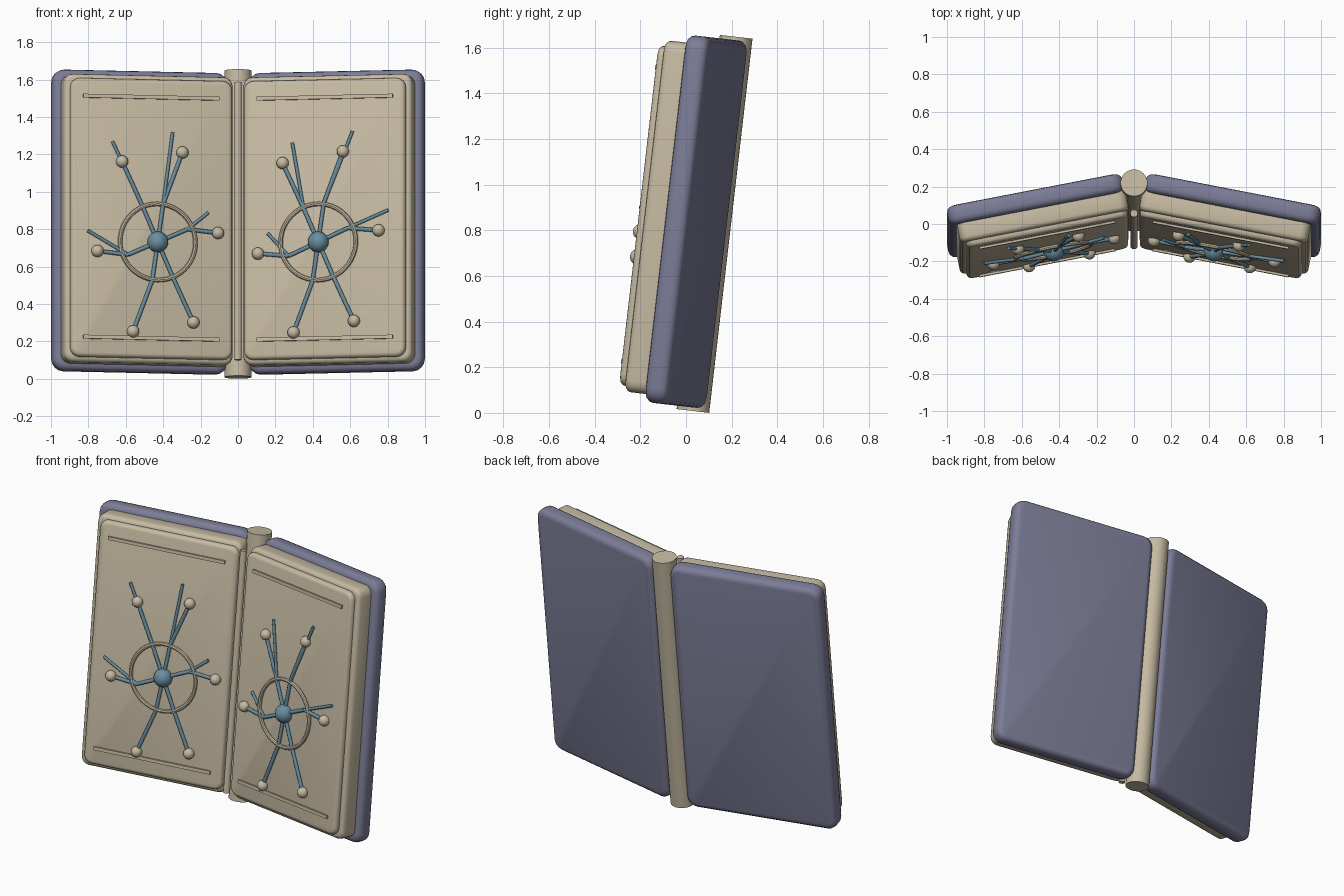
import bpy, bmesh
from math import radians, sin, cos, tau
from mathutils import Matrix, Vector

cube = bpy.data.objects.get("Cube")
if cube:
    bpy.data.objects.remove(cube, do_unlink=True)


def material(name, rgb):
    m = bpy.data.materials.new(name)
    m.use_nodes = True
    m.diffuse_color = (*rgb, 1)
    m.node_tree.nodes["Principled BSDF"].inputs["Base Color"].default_value = (*rgb, 1)
    return m


CREAM = material("cream", (0.56, 0.49, 0.36))
SLATE = material("slate violet", (0.2, 0.205, 0.31))
BLUE = material("steel blue", (0.14, 0.27, 0.35))


def finish(name, bm, mat, matrix):
    bmesh.ops.recalc_face_normals(bm, faces=bm.faces)
    mesh = bpy.data.meshes.new(name)
    bm.to_mesh(mesh)
    bm.free()
    mesh.materials.append(mat)
    ob = bpy.data.objects.new(name, mesh)
    ob.matrix_world = matrix
    bpy.context.collection.objects.link(ob)
    bpy.ops.object.select_all(action='DESELECT')
    ob.select_set(True)
    bpy.context.view_layer.objects.active = ob
    bpy.ops.object.shade_smooth_by_angle(angle=radians(40))
    return ob


def slab(name, mat, matrix, x0, x1, y0, y1, half, corner=0, rim=0):
    """Box with rounded outline corners and softened front and back rims."""
    bm = bmesh.new()
    size = Matrix.Diagonal((abs(x1 - x0), y1 - y0, 2 * half, 1))
    bmesh.ops.create_cube(bm, size=1, matrix=size)
    if corner:
        depth = [e for e in bm.edges
                 if abs(e.verts[0].co.y - e.verts[1].co.y) > 1e-4]
        bmesh.ops.bevel(bm, geom=depth, offset=corner, segments=4,
                        profile=0.5, affect='EDGES')
        rims = [e for e in bm.edges
                if abs(e.verts[0].co.y - e.verts[1].co.y) < 1e-4]
        bmesh.ops.bevel(bm, geom=rims, offset=rim, segments=3,
                        profile=0.5, affect='EDGES')
    shift = Matrix.Translation(((x0 + x1) / 2, (y0 + y1) / 2, 0))
    return finish(name, bm, mat, matrix @ shift)


def rod(name, mat, matrix, a, b, r, sides=10):
    a, b = Vector(a), Vector(b)
    turn = (b - a).to_track_quat('Z', 'Y').to_matrix().to_4x4()
    bm = bmesh.new()
    bmesh.ops.create_cone(bm, cap_ends=True, segments=sides, radius1=r, radius2=r,
                          depth=(b - a).length,
                          matrix=Matrix.Translation((a + b) / 2) @ turn)
    return finish(name, bm, mat, matrix)


def ball(name, mat, matrix, p, r):
    bm = bmesh.new()
    bmesh.ops.create_uvsphere(bm, u_segments=20, v_segments=12, radius=r,
                              matrix=Matrix.Translation(p))
    return finish(name, bm, mat, matrix)


def ring(name, mat, matrix, radius, tube):
    bm = bmesh.new()
    n, k = 48, 8
    rows = []
    for i in range(n):
        a = tau * i / n
        rows.append([bm.verts.new((
            (radius + tube * cos(tau * j / k)) * cos(a), tube * sin(tau * j / k),
            (radius + tube * cos(tau * j / k)) * sin(a))) for j in range(k)])
    for i in range(n):
        p, q = rows[i], rows[(i + 1) % n]
        for j in range(k):
            m = (j + 1) % k
            bm.faces.new((p[j], q[j], q[m], p[m]))
    return finish(name, bm, mat, matrix)


# Whole book leans back around the middle of the spine
book = Matrix.Translation((0, 0.125, 0.828)) @ Matrix.Rotation(radians(-6.6), 4, 'X')

# Spine and the slim rod in the gutter
rod("spine", CREAM, book, (0, 0, -0.825), (0, 0, 0.825), 0.072, 32)
rod("gutter_rod", CREAM, book, (0, -0.155, -0.75), (0, -0.155, 0.745), 0.02, 16)

for side, s in (("left", 1), ("right", -1)):
    leaf = book @ Matrix.Rotation(radians(-11 * s), 4, 'Z')

    # Cover and the two page layers
    slab(side + "_cover", SLATE, leaf, s * 0.055, s * 1.01, -0.03, 0.072, 0.81, 0.065, 0.033)
    slab(side + "_page_block", CREAM, leaf, s * 0.05, s * 0.97, -0.13, 0, 0.775, 0.05, 0.025)
    slab(side + "_top_page", CREAM, leaf, s * 0.06, s * 0.94, -0.162, -0.1, 0.75, 0.05, 0.022)

    # Raised bars at head and foot of the page
    for end, z in (("upper", 0.652), ("lower", -0.645)):
        slab(f"{side}_{end}_bar", CREAM, leaf @ Matrix.Translation((0, 0, z)),
             s * 0.135, s * 0.875, -0.174, -0.155, 0.01)

    # Emblem: hub, ring and six bent arms ending in knobs
    hub = leaf @ Matrix.Translation((s * 0.47, -0.17, -0.127))
    ball(side + "_hub", BLUE, hub, (0, 0, 0), 0.056)
    ring(side + "_ring", CREAM, hub, 0.205, 0.012)
    for i, (tip_angle, bend_angle) in enumerate(((6, 20), (66, 80), (126, 118)) * 2):
        half_turn = 180 * (i // 3)
        a, b = radians(tip_angle + half_turn), radians(bend_angle + half_turn)
        bend = Vector((0.172 * cos(b), 0, 0.21 * sin(b)))
        tip = Vector((0.33 * cos(a), 0, 0.53 * sin(a)))
        rod(f"{side}_inner_arm_{i}", BLUE, hub, (0, 0, 0), bend, 0.011)
        rod(f"{side}_outer_arm_{i}", BLUE, hub, bend, tip, 0.011)
        ball(f"{side}_knob_{i}", CREAM, hub, tip, 0.033)
        if tip.z > -0.2:
            rod(f"{side}_branch_{i}", BLUE, hub, bend,
                tip + Vector((s * 0.053, 0, 0.108)), 0.009)
